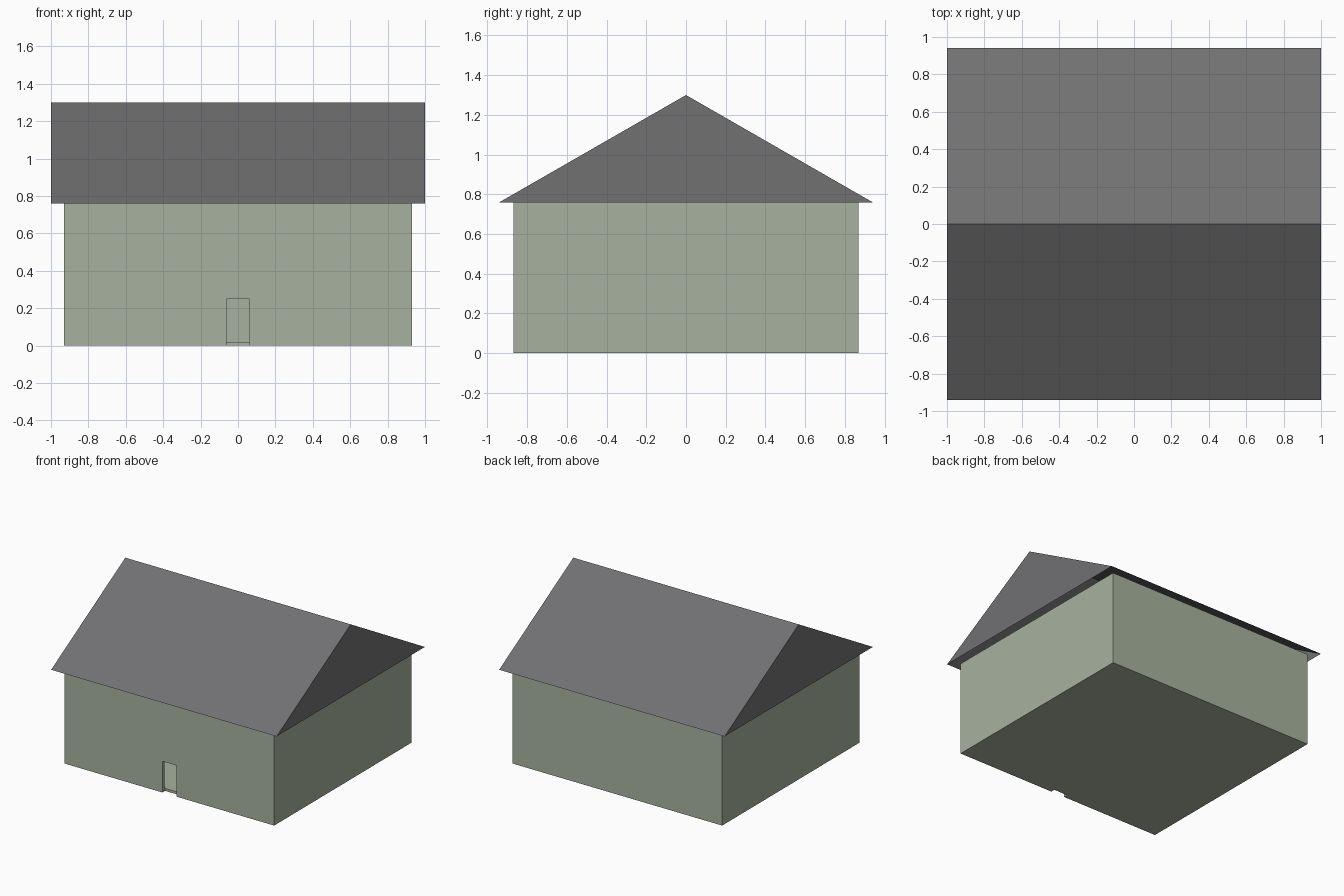
import bpy
import bmesh

if "Cube" in bpy.data.objects:
    bpy.data.objects.remove(bpy.data.objects["Cube"])


def material(name, rgb):
    m = bpy.data.materials.new(name)
    m.diffuse_color = (*rgb, 1.0)
    m.use_nodes = True
    m.node_tree.nodes["Principled BSDF"].inputs["Base Color"].default_value = m.diffuse_color
    return m


def mesh_object(name, bm, mat):
    bmesh.ops.recalc_face_normals(bm, faces=bm.faces)
    me = bpy.data.meshes.new(name)
    bm.to_mesh(me)
    bm.free()
    me.materials.append(mat)
    ob = bpy.data.objects.new(name, me)
    bpy.context.collection.objects.link(ob)
    return ob


def box(name, lo, hi, mat):
    bm = bmesh.new()
    bmesh.ops.create_cube(bm, size=1)
    for v in bm.verts:
        v.co = [lo[i] if v.co[i] < 0 else hi[i] for i in range(3)]
    return mesh_object(name, bm, mat)


def cut(target, cutter):
    mod = target.modifiers.new("cut", 'BOOLEAN')
    mod.operation = 'DIFFERENCE'
    mod.solver = 'EXACT'
    mod.object = cutter
    bpy.context.view_layer.objects.active = target
    bpy.ops.object.modifier_apply(modifier=mod.name)
    bpy.data.objects.remove(cutter)


green = material("sage green", (0.39, 0.45, 0.345))
grey = material("slate grey", (0.165, 0.165, 0.171))

W, D, H, T = 0.93, 0.87, 0.76, 0.03   # wall half width, half depth, height, thickness

# Walls with a thin floor slab and a doorway, open at the top under the roof
walls = box("walls", (-W, -D, 0), (W, D, H), green)
cut(walls, box("room_cutter", (-W + T, -D + T, 0.02), (W - T, D - T, 1), green))
cut(walls, box("door_cutter", (-0.062, -1, -0.1), (0.062, -D + T + 0.004, 0.25), green))

# Roof: gabled shell, open underneath
bm = bmesh.new()
ends = [[bm.verts.new((x, y, z)) for y, z in ((-0.94, H), (0, 1.30), (0.94, H))]
        for x in (-1, 1)]
left, right = ends
bm.faces.new(left)                      # gable ends
bm.faces.new(right[::-1])
for i in range(2):                      # slopes
    bm.faces.new((left[i + 1], left[i], right[i], right[i + 1]))
roof = mesh_object("roof", bm, grey)
# make sure the open shell faces outwards
if sum(p.normal.z for p in roof.data.polygons) < 0:
    roof.data.flip_normals()
